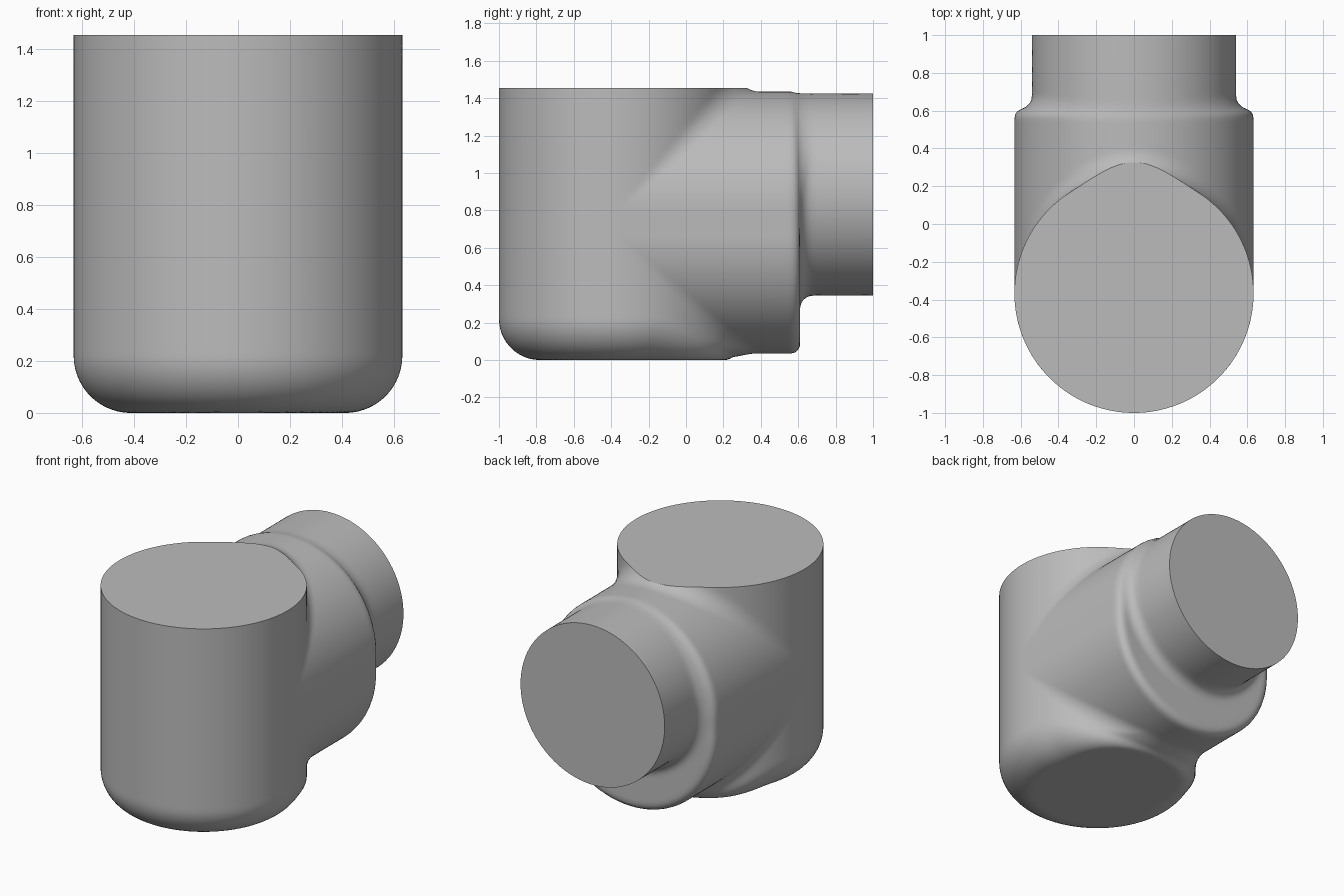
import bpy, bmesh, math
from mathutils import Vector

cube = bpy.data.objects.get("Cube")
if cube:
    bpy.data.objects.remove(cube, do_unlink=True)

R = 0.633              # radius of the vessel and of the side branch
AXIS_Y = -0.367        # vessel axis
HEIGHT = 1.455
LOW, HIGH = 0.668, 0.802   # centres of the branch's two half circles
FACE_Y = 0.61          # shoulder of the branch
PIPE_R, PIPE_Z = 0.54, 0.885
CORE = Vector((0, -0.05, 0.735))
DOWN, BACK = Vector((0, 0, -1)), Vector((0, 1, 0))


def rounded_end(a, na, b, nb, r):
    """Wall a meeting end b with a convex round of radius r."""
    u, v = a + r, b + r
    if u > 0 and v > 0:
        size = math.hypot(u, v)
        return size - r, (na * u + nb * v) / size
    return (a, na) if a > b else (b, nb)


def fillet(sa, sb, r):
    """Join two surfaces with a rolling-ball fillet of radius r."""
    (a, na), (b, nb) = sa, sb
    u, v, c = r - a, r - b, na.dot(nb)
    s = 1 - c * c
    p, q = u - v * c, v - u * c
    if s > 1e-5 and p > 0 and q > 0:
        size = math.sqrt(max((u * u + v * v - 2 * u * v * c) / s, 1e-12))
        return r - size, (na * p + nb * q) / (s * size)
    return sa if a < b else sb


def radial(v, r):
    size = max(v.length, 1e-9)
    return size - r, v / size


def vessel(p):
    d, n = radial(Vector((p.x, p.y - AXIS_Y, 0)), R)
    t = min(max((n.y - 0.3) / 0.7, 0), 1)
    bottom_round = 0.22 - 0.16 * t * t * (3 - 2 * t)
    return rounded_end(d, n, -p.z, DOWN, bottom_round)


def branch(p):
    d, n = radial(Vector((p.x, 0, p.z - min(max(p.z, LOW), HIGH))), R)
    return rounded_end(d, n, p.y - FACE_Y, BACK, 0.05)


def body(p):
    s = vessel(p)
    if p.y > AXIS_Y:
        s = fillet(s, branch(p), 0.13)
    if p.y > 0.3:
        s = fillet(s, radial(Vector((p.x, 0, p.z - PIPE_Z)), PIPE_R), 0.07)
    return s[0]


def project(direction):
    """Surface point along a ray from the core."""
    near, far = 0.2, 2.6
    for _ in range(20):
        mid = (near + far) / 2
        if body(CORE + direction * mid) < 0:
            near = mid
        else:
            far = mid
    return CORE + direction * near


# Even ball of rays, pushed out to the blended body
bm = bmesh.new()
bmesh.ops.create_cube(bm, size=2)
bmesh.ops.subdivide_edges(bm, edges=bm.edges[:], cuts=71, use_grid_fill=True)
for v in bm.verts:
    ray = Vector([math.tan(k * math.pi / 4) for k in v.co]).normalized()
    v.co = project(ray)
for f in bm.faces:
    f.smooth = True

# Flat, crisp ends: vessel top and pipe mouth
for point, normal in (((0, 0, HEIGHT), (0, 0, 1)), ((0, 1, 0), (0, 1, 0))):
    cut = bmesh.ops.bisect_plane(bm, geom=bm.verts[:] + bm.edges[:] + bm.faces[:],
                                 plane_co=point, plane_no=normal, clear_outer=True)
    rim = [e for e in cut["geom_cut"] if isinstance(e, bmesh.types.BMEdge)]
    bmesh.ops.edgeloop_fill(bm, edges=rim)
    for e in rim:
        e.smooth = False
bmesh.ops.recalc_face_normals(bm, faces=bm.faces[:])

mesh = bpy.data.meshes.new("valve_body")
bm.to_mesh(mesh)
bm.free()
obj = bpy.data.objects.new("valve_body", mesh)
bpy.context.collection.objects.link(obj)

# Plain grey
grey = bpy.data.materials.new("plain_grey")
grey.use_nodes = True
colour = (0.5, 0.5, 0.5, 1)
grey.diffuse_color = colour
grey.node_tree.nodes["Principled BSDF"].inputs["Base Color"].default_value = colour
mesh.materials.append(grey)
